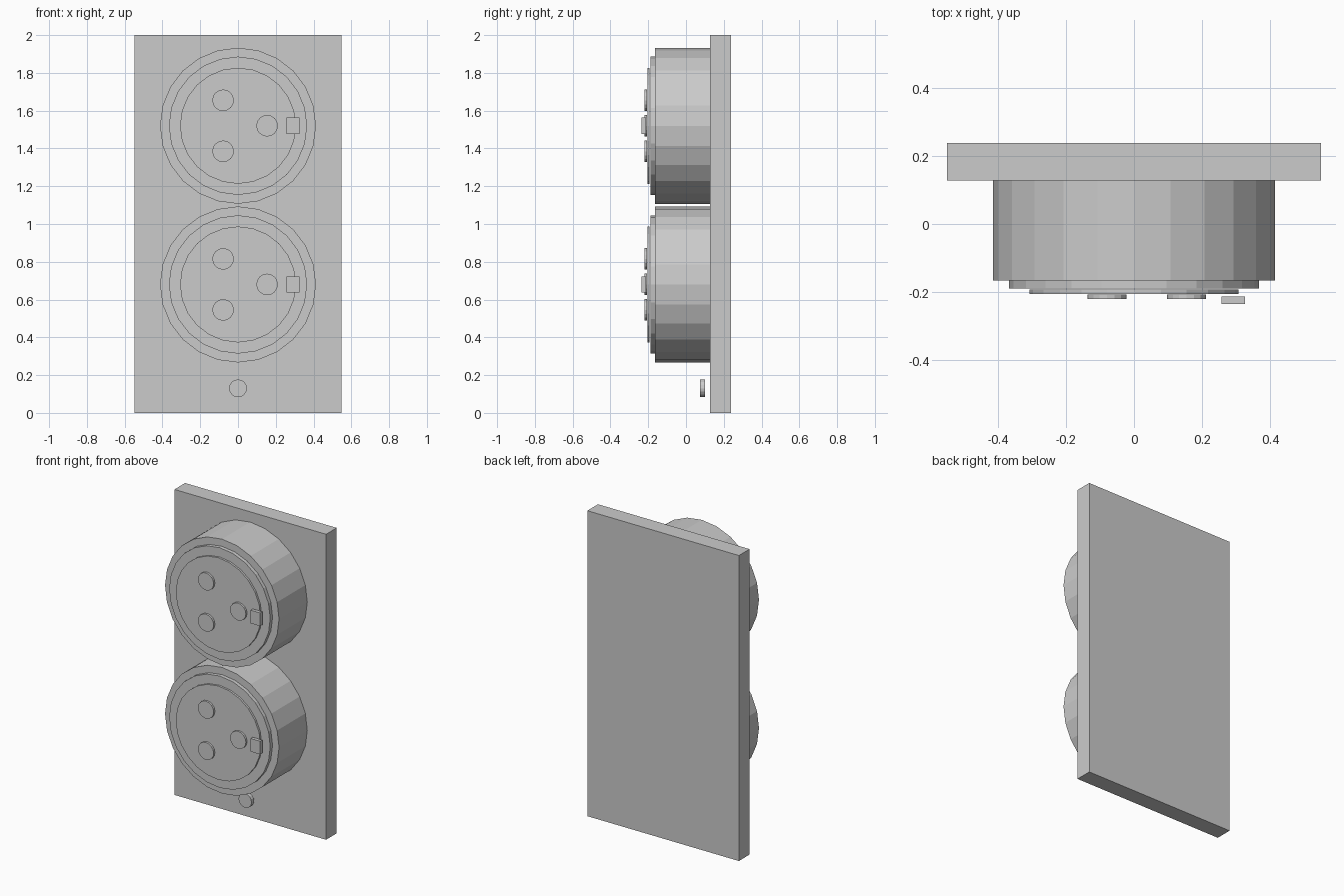
import bpy, bmesh
from math import radians
from mathutils import Matrix

if "Cube" in bpy.data.objects:
    bpy.data.objects.remove(bpy.data.objects["Cube"])


def finish(name, bm):
    mesh = bpy.data.meshes.new(name)
    bm.to_mesh(mesh)
    bm.free()
    obj = bpy.data.objects.new(name, mesh)
    bpy.context.collection.objects.link(obj)
    return obj


def box(name, x0, x1, y0, y1, z0, z1):
    bm = bmesh.new()
    centre = Matrix.Translation(((x0 + x1) / 2, (y0 + y1) / 2, (z0 + z1) / 2))
    size = Matrix.Diagonal((x1 - x0, y1 - y0, z1 - z0, 1))
    bmesh.ops.create_cube(bm, size=1, matrix=centre @ size)
    return finish(name, bm)


def disc(name, x, z, radius, y0, y1, sides):
    """Flat-faced cylinder lying along y, with a vertex on the x and z axes."""
    bm = bmesh.new()
    place = Matrix.Translation((x, (y0 + y1) / 2, z)) @ Matrix.Rotation(radians(90), 4, 'X')
    bmesh.ops.create_cone(bm, cap_ends=True, segments=sides, radius1=radius,
                          radius2=radius, depth=y1 - y0, matrix=place)
    return finish(name, bm)


# Wall plate
box("back_plate", -0.549, 0.549, 0.127, 0.237, 0, 2)

# Two identical round sockets, one above the other
for label, z in (("lower", 0.68), ("upper", 1.52)):
    disc(label + "_socket_body", 0, z, 0.413, -0.165, 0.127, 24)
    disc(label + "_socket_rim", 0, z, 0.366, -0.189, -0.165, 24)
    disc(label + "_socket_face", 0, z, 0.307, -0.205, -0.192, 24)

    # Three contacts and the square key
    for i, (px, pz) in enumerate(((-0.079, 0.135), (-0.079, -0.135), (0.154, 0))):
        disc(f"{label}_contact_{i + 1}", px, z + pz, 0.057, -0.22, -0.207, 16)
    box(label + "_key", 0.256, 0.325, -0.235, -0.213, z - 0.043, z + 0.043)

# Small button below the sockets
disc("button", 0, 0.13, 0.047, 0.073, 0.1, 16)
